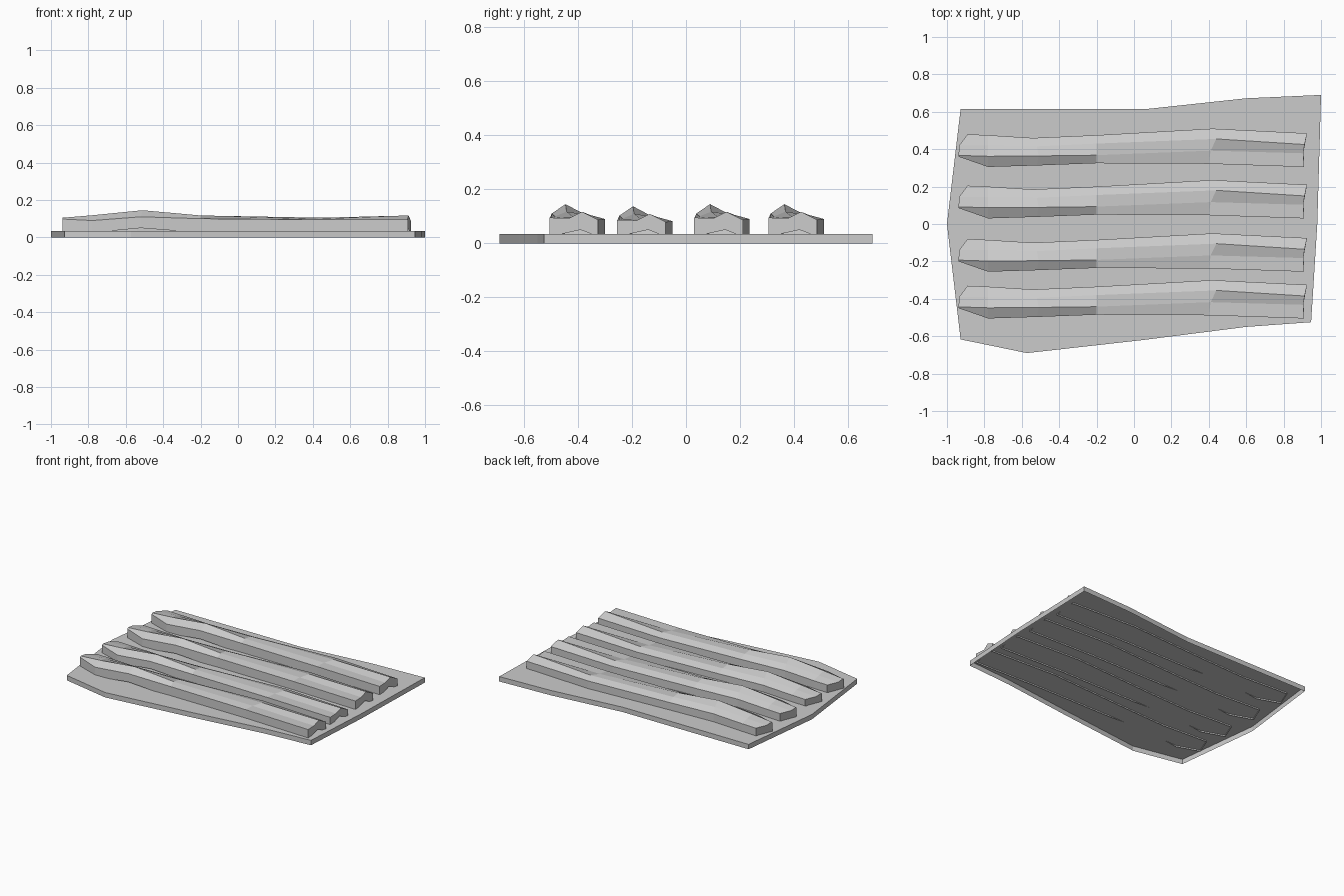
import bpy, bmesh


def make_object(name, bm):
    bmesh.ops.recalc_face_normals(bm, faces=bm.faces[:])
    mesh = bpy.data.meshes.new(name)
    bm.to_mesh(mesh)
    bm.free()
    obj = bpy.data.objects.new(name, mesh)
    bpy.context.collection.objects.link(obj)
    return obj


# Ground slab: irregular outline, open underneath
TOP = 0.035
outline = [(-1, 0), (-0.927, -0.617), (-0.572, -0.69), (0.05, -0.62), (0.6, -0.55),
           (0.947, -0.525), (0.98, 0), (1, 0.69), (0.6, 0.672), (0.07, 0.615), (-0.927, 0.615)]
bm = bmesh.new()
upper = [bm.verts.new((x, y, TOP)) for x, y in outline]
lower = [bm.verts.new((x, y, 0)) for x, y in outline]
bm.faces.new(upper)
for i in range(len(outline)):
    j = (i + 1) % len(outline)
    bm.faces.new((lower[i], lower[j], upper[j], upper[i]))
make_object("base_slab", bm)

# Hewn log sections along x: front edge, front ridge, back ridge, back edge
sections = [
    [(-0.938, 0.360, 0.098), (-0.938, 0.367, 0.105), (-0.935, 0.420, 0.100), (-0.890, 0.480, 0.090)],
    [(-0.780, 0.305, 0.090), (-0.780, 0.362, 0.118), (-0.780, 0.420, 0.107), (-0.780, 0.475, 0.090)],
    [(-0.520, 0.313, 0.110), (-0.510, 0.364, 0.145), (-0.520, 0.415, 0.118), (-0.540, 0.460, 0.092)],
    [(-0.200, 0.325, 0.100), (-0.200, 0.368, 0.117), (-0.200, 0.430, 0.110), (-0.200, 0.475, 0.088)],
    [(0.400, 0.322, 0.095), (0.410, 0.392, 0.098), (0.440, 0.455, 0.105), (0.420, 0.510, 0.090)],
    [(0.910, 0.305, 0.095), (0.905, 0.378, 0.093), (0.912, 0.425, 0.117), (0.925, 0.485, 0.087)],
]


def log(name, dy, dz):
    bm = bmesh.new()
    rings = []
    for k, sec in enumerate(sections):
        zf = 0.05 if k == 2 else 0.025     # chipped lower edge
        pts = [(sec[0][0], sec[0][1], zf)] + sec + [(sec[3][0], sec[3][1], 0.025)]
        rings.append([bm.verts.new((x, y + dy, z + (dz if z > 0.06 else 0))) for x, y, z in pts])
    for a, b in zip(rings, rings[1:]):
        for i in range(5):
            bm.faces.new((a[i], b[i], b[i + 1], a[i + 1]))
    bm.faces.new(rings[0])
    # notched right end
    notch = bm.verts.new((0.905, 0.42 + dy, 0.05))
    bm.faces.new(rings[-1] + [notch])
    make_object(name, bm)


for n, (dy, dz) in enumerate([(0, 0), (-0.275, 0), (-0.56, -0.008), (-0.81, 0)]):
    log(f"log_{n + 1}", dy, dz)
